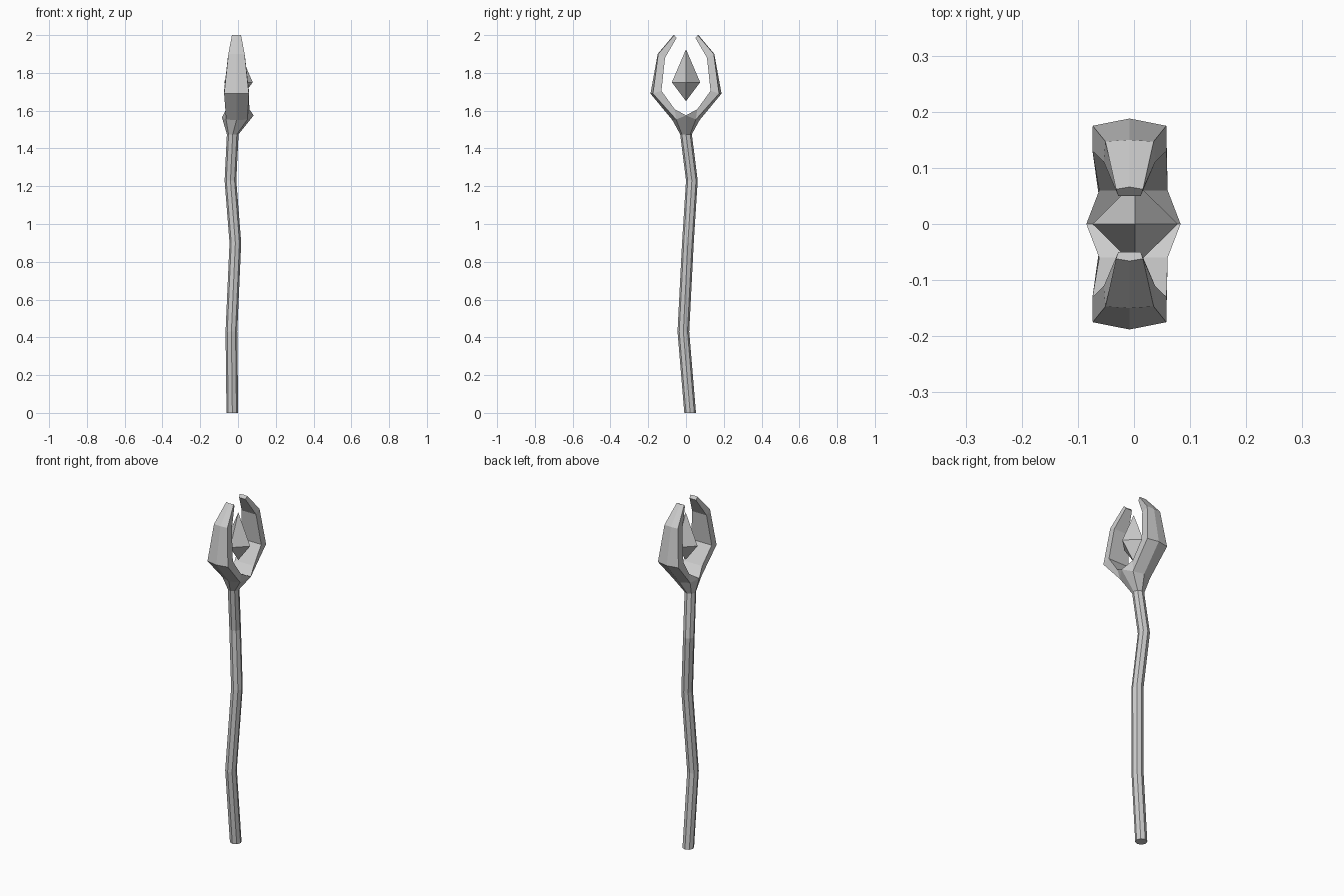
import bpy, bmesh, math

if "Cube" in bpy.data.objects:
    bpy.data.objects.remove(bpy.data.objects["Cube"])

def finish(bm, name):
    bmesh.ops.recalc_face_normals(bm, faces=bm.faces)
    me = bpy.data.meshes.new(name)
    bm.to_mesh(me)
    bm.free()
    ob = bpy.data.objects.new(name, me)
    bpy.context.collection.objects.link(ob)
    return ob

def bridge(bm, a, b, closed=True):
    n = len(a)
    for i in range(n if closed else n - 1):
        j = (i + 1) % n
        bm.faces.new((a[i], a[j], b[j], b[i]))

# Crooked eight-sided shaft: x, y, z of each bend
bm = bmesh.new()
path = [(-.03, .022, 0), (-.035, -.014, .43), (-.014, .01, .9),
        (-.04, .031, 1.23), (-.028, 0, 1.475)]
R = .031
rings = []
for x, y, z in path:
    rings.append([bm.verts.new((x + R * math.cos(k * math.pi / 4),
                                y + R * math.sin(k * math.pi / 4), z)) for k in range(8)])
bm.faces.new(rings[0])

# Flared collar where the shaft splits in two
collar = [(.083, 0, 1.575), (.05, .052, 1.553), (-.008, .072, 1.55), (-.063, .052, 1.553),
          (-.085, 0, 1.565), (-.063, -.052, 1.553), (-.008, -.072, 1.55), (.05, -.052, 1.553)]
rings.append([bm.verts.new(c) for c in collar])
for a, b in zip(rings, rings[1:]):
    bridge(bm, a, b)

# Prong sections: half width, outer y and z, side y, inner half width, y and z
sections = [(.0655, .188, 1.69, .175, .066, .13, 1.705),
            (.043, .15, 1.9, .147, .046, .111, 1.88),
            (.024, .066, 2.0, .062, .02, .05, 1.985)]
CX = -.008
c = rings[-1]
inner = {}
for s, ids in ((1, (1, 2, 3)), (-1, (7, 6, 5))):
    lip_r = bm.verts.new((.06, s * .06, 1.608))
    lip_l = bm.verts.new((-.062, s * .06, 1.608))
    inner[s] = (lip_r, lip_l)
    outer = [c[i] for i in ids]
    bm.faces.new((c[0], outer[0], lip_r))
    bm.faces.new((c[4], outer[2], lip_l))
    bm.faces.new((c[0], c[4], lip_l, lip_r))
    prev = [lip_r] + outer + [lip_l]
    for w, oy, oz, sy, iw, iy, iz in sections:
        pts = [(CX + iw, iy, iz), (CX + w, sy, oz), (CX, oy, oz),
               (CX - w, sy, oz), (CX - iw, iy, iz)]
        cur = [bm.verts.new((x, s * y, z)) for x, y, z in pts]
        bridge(bm, prev, cur)
        prev = cur
    bm.faces.new(prev)
finish(bm, "staff")

# Floating crystal: four-sided double pyramid
bm = bmesh.new()
belt = [bm.verts.new(p) for p in ((.078, 0, 1.75), (.002, .075, 1.75),
                                  (-.074, 0, 1.75), (.002, -.075, 1.75))]
for z in (1.925, 1.65):
    tip = bm.verts.new((.002, 0, z))
    for i in range(4):
        bm.faces.new((belt[i], belt[(i + 1) % 4], tip))
finish(bm, "crystal")
